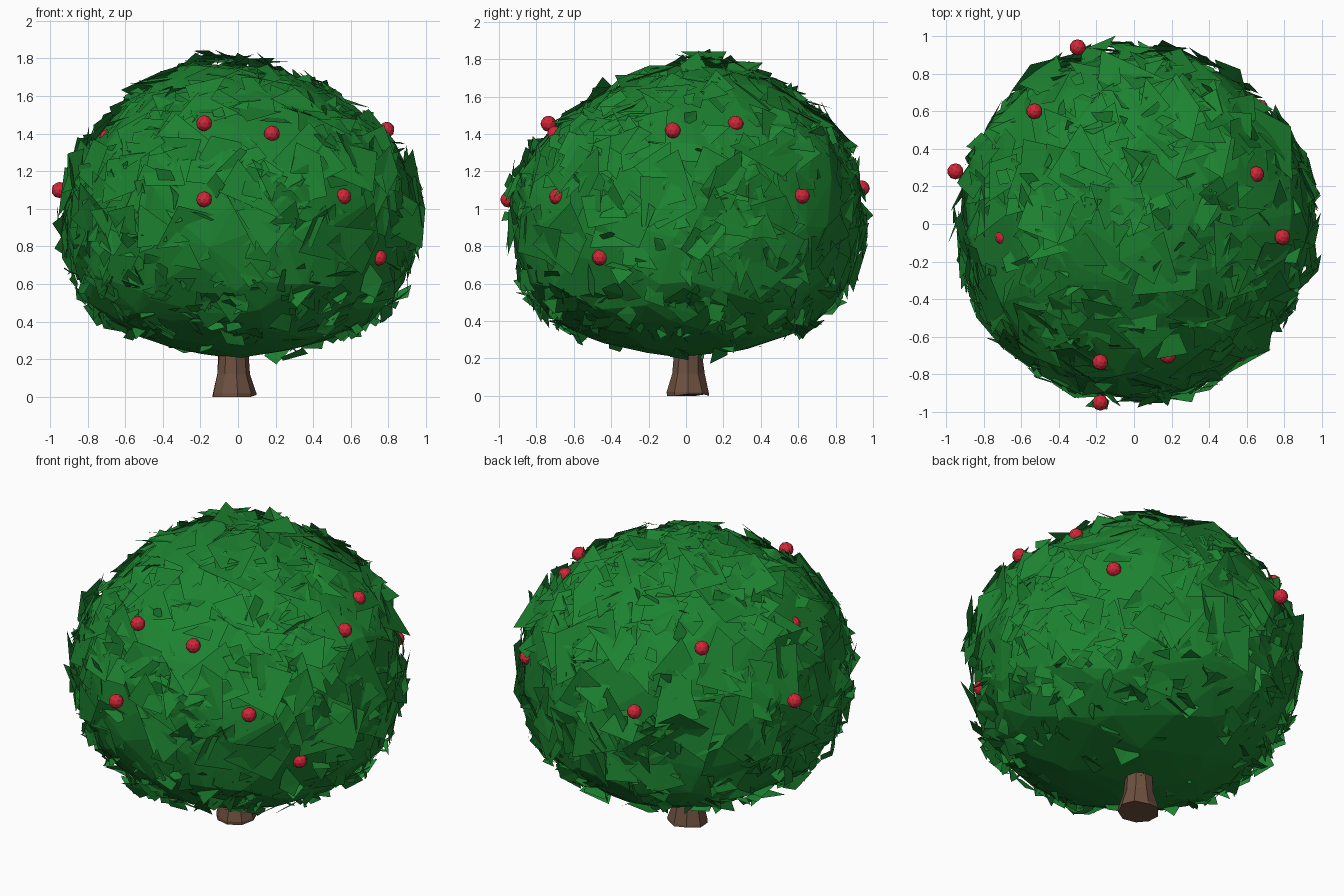
import bpy, bmesh, math, random
from mathutils import Vector

if "Cube" in bpy.data.objects:
    bpy.data.objects.remove(bpy.data.objects["Cube"])

random.seed(7)

# crown silhouette: radius, height
PROFILE = [(0.0, 0.21), (0.25, 0.225), (0.55, 0.315), (0.74, 0.42), (0.86, 0.56), (0.915, 0.75),
           (0.945, 0.95), (0.92, 1.15), (0.85, 1.32), (0.74, 1.45), (0.595, 1.57),
           (0.42, 1.68), (0.20, 1.765), (0.0, 1.785)]

APPLES = [(-0.18, -0.735, 1.455), (0.18, -0.70, 1.40), (0.79, -0.07, 1.42), (-0.95, 0.28, 1.10),
          (-0.18, -0.95, 1.05), (0.56, -0.69, 1.065), (0.75, -0.46, 0.74), (0.65, 0.265, 1.455),
          (0.67, 0.62, 1.07), (-0.30, 0.94, 1.11), (-0.53, 0.60, 1.44), (-0.695, -0.07, 1.38)]
APPLES = [Vector(a) for a in APPLES]


def material(name, rgb):
    m = bpy.data.materials.new(name)
    m.diffuse_color = (*rgb, 1)
    m.use_nodes = True
    m.node_tree.nodes["Principled BSDF"].inputs["Base Color"].default_value = m.diffuse_color
    return m


def finish(bm, name, mat):
    me = bpy.data.meshes.new(name)
    bm.to_mesh(me)
    bm.free()
    me.materials.append(mat)
    ob = bpy.data.objects.new(name, me)
    bpy.context.collection.objects.link(ob)
    return ob


SEGS = list(zip(PROFILE, PROFILE[1:]))
AREAS = [(a[0] + b[0]) * math.dist(a, b) for a, b in SEGS]


def crown_point():
    """Random point on the crown with its outward normal."""
    a, b = random.choices(SEGS, AREAS)[0]
    t, ang = random.random(), random.uniform(0, math.tau)
    r, z = a[0] + (b[0] - a[0]) * t, a[1] + (b[1] - a[1]) * t
    c, s = math.cos(ang), math.sin(ang)
    dr, dz = b[0] - a[0], b[1] - a[1]
    n = Vector((dz * c, dz * s, -dr)).normalized()
    back = max(0, z - 1.2) * 0.15           # the top leans back
    left = max(0, z - 1.5) * 0.2            # and the tip to the left
    p = Vector((r * c - left + 0.01, r * s + back, z))
    p.z += 0.03 * math.exp(-((p.x + 0.18) ** 2 + (p.y - 0.08) ** 2) / 0.04) if z > 1.4 else 0
    # the crown dips so that every apple sits on its surface
    for q in APPLES:
        w = math.exp(-(q - p).length_squared / 0.025)
        p += n * w * max(-0.06, min(0.03, (q - p).dot(n) - 0.01))
    return p, n


green = material("leaf_green", (0.012, 0.225, 0.03))
brown = material("bark_brown", (0.15, 0.08, 0.05))
red = material("apple_red", (0.65, 0.02, 0.04))

# solid faceted crown core
bm = bmesh.new()
for i in range(380):
    p, n = crown_point()
    bm.verts.new(p + n * random.uniform(-0.02, 0.006))
res = bmesh.ops.convex_hull(bm, input=bm.verts)
loose = {v for v in res["geom_interior"] if isinstance(v, bmesh.types.BMVert)}
bmesh.ops.delete(bm, geom=list(loose), context='VERTS')
bmesh.ops.recalc_face_normals(bm, faces=bm.faces)
finish(bm, "crown_core", green)

# jagged folded leaf shards over the crown
bm = bmesh.new()
for i in range(1050):
    p, n = crown_point()
    if p.z < 0.33 and random.random() < 0.7:      # the underside is mostly bare
        continue
    low = p.z < 0.7
    size = random.uniform(0.04, 0.11) if low else random.uniform(0.05, 0.23)
    tilt = 0.55 if low else 0.03 / size
    m = (n + Vector([random.gauss(0, tilt) for k in range(3)])).normalized()
    u = m.orthogonal().normalized()
    v = m.cross(u)
    spin = random.uniform(0, math.tau)
    centre = p + n * random.uniform(-0.02, 0.015)
    ring = []
    for k in range(random.choice((3, 4, 4))):
        a = spin + k * 1.65 + random.uniform(-0.4, 0.4)
        d = size * random.uniform(0.5, 1.25)
        q = centre + (u * math.cos(a) + v * math.sin(a)) * d + m * random.uniform(-0.12, 0.12) * size
        q -= n * (0.35 * d * d)                   # follow the curve of the crown
        over = (q - p).dot(n)
        if over > 0.045:                          # keep shards close to the crown
            q -= n * (over - 0.045)
        ring.append(q)
    mid = sum(ring, Vector()) / len(ring)
    # keep the apples uncovered
    if any((a - w).length < 0.075 for a in APPLES for w in ring + [mid]) or \
            any((a - mid).length < size * 0.75 for a in APPLES):
        continue
    ring = [bm.verts.new(q) for q in ring]
    faces = [ring] if len(ring) == 3 else [ring[:3], [ring[0], ring[2], ring[3]]]
    for f in faces:
        bm.faces.new(f)
finish(bm, "crown_leaves", green)

# flared trunk
bm = bmesh.new()
rings = []
for r, z in ((0.12, 0.01), (0.118, 0.02), (0.09, 0.12), (0.083, 0.22), (0.09, 0.5)):
    rings.append([bm.verts.new((-0.024 + r * math.cos(k * math.tau / 9) * random.uniform(0.95, 1.05),
                                0.012 + r * math.sin(k * math.tau / 9) * random.uniform(0.9, 1.0),
                                z if z > 0.01 else random.choice((0.0, 0.01))))
                  for k in range(9)])
for lo, hi in zip(rings, rings[1:]):
    for k in range(9):
        bm.faces.new((lo[k], lo[(k + 1) % 9], hi[(k + 1) % 9], hi[k]))
bm.faces.new(rings[0][::-1])
bm.faces.new(rings[-1])
finish(bm, "trunk", brown)

# apples
for i, pos in enumerate(APPLES):
    bm = bmesh.new()
    bmesh.ops.create_icosphere(bm, subdivisions=2, radius=0.043)
    finish(bm, f"apple_{i + 1}", red).location = pos
